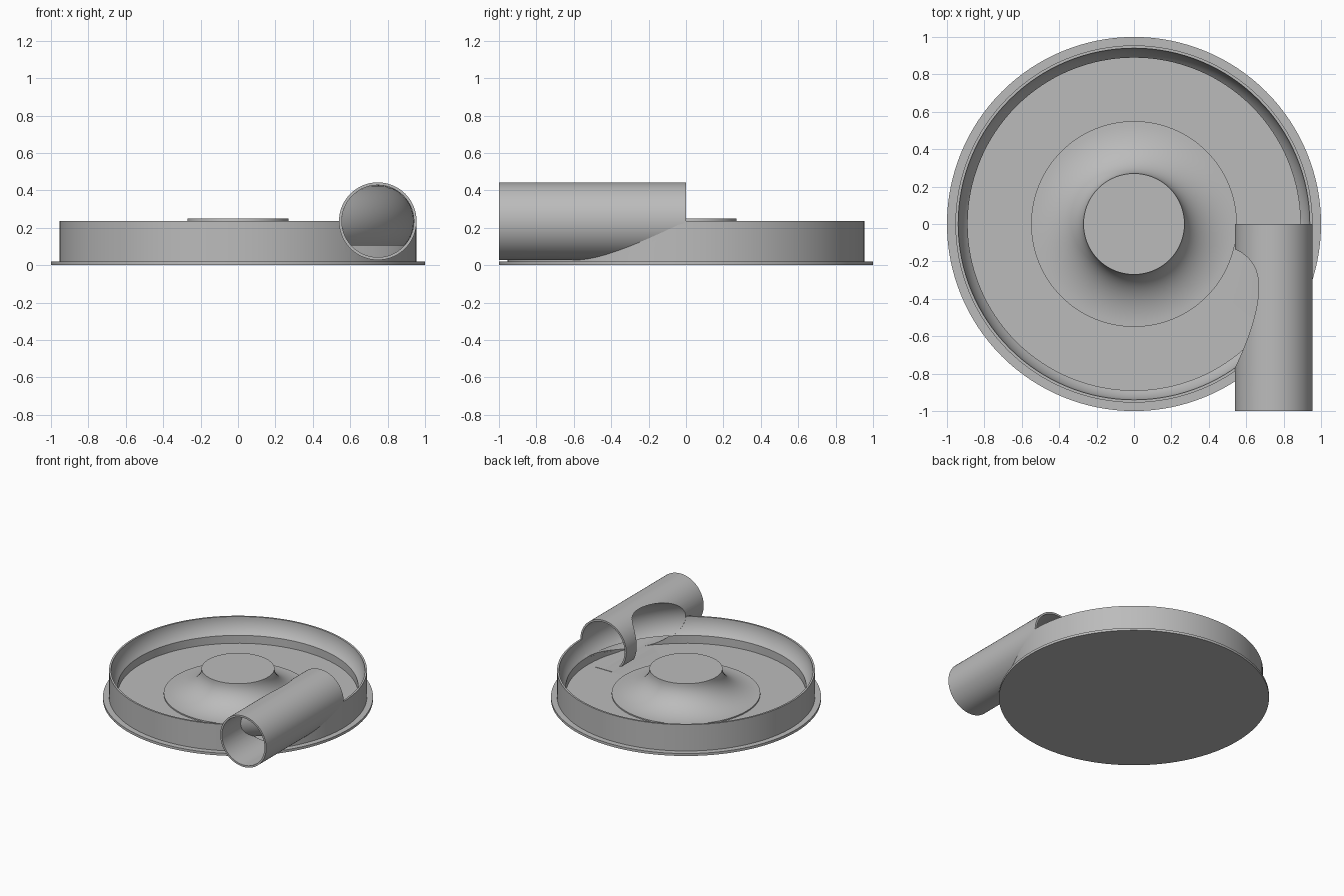
import bpy, bmesh, math
from mathutils import Matrix

old = bpy.data.objects.get("Cube")
if old:
    bpy.data.objects.remove(old, do_unlink=True)

grey = bpy.data.materials.new("plain grey")
grey.use_nodes = True
colour = (0.5, 0.5, 0.5, 1)
grey.diffuse_color = colour
grey.node_tree.nodes["Principled BSDF"].inputs["Base Color"].default_value = colour

PIPE_X, PIPE_Z = 0.7475, 0.235      # pipe axis, also the ring channel centre
BORE, PIPE_R = 0.1925, 0.2075
LEDGE_Z, FLOOR_Z, FLOOR_R = 0.105, 0.04, 0.89
LEDGE_ANGLE = math.asin((LEDGE_Z - PIPE_Z) / BORE)


def finish(name, bm):
    mesh = bpy.data.meshes.new(name)
    bm.to_mesh(mesh)
    bm.free()
    obj = bpy.data.objects.new(name, mesh)
    bpy.context.collection.objects.link(obj)
    mesh.materials.append(grey)
    return obj


def revolve(name, profile, steps=128, closed=False, matrix=Matrix()):
    """Spin an (r, z) profile about the z axis."""
    bm = bmesh.new()
    verts = [bm.verts.new((r, 0, z)) for r, z in profile]
    edges = [bm.edges.new(pair) for pair in zip(verts, verts[1:])]
    if closed:
        edges.append(bm.edges.new((verts[-1], verts[0])))
    bmesh.ops.spin(bm, geom=verts + edges, cent=(0, 0, 0), axis=(0, 0, 1),
                   angle=math.tau, steps=steps, use_duplicate=False)
    bmesh.ops.remove_doubles(bm, verts=bm.verts, dist=1e-5)
    bmesh.ops.recalc_face_normals(bm, faces=bm.faces)
    bm.transform(matrix)
    return finish(name, bm)


def activate(obj):
    bpy.ops.object.select_all(action="DESELECT")
    obj.select_set(True)
    bpy.context.view_layer.objects.active = obj


def cut(obj, cutter):
    activate(obj)
    mod = obj.modifiers.new("cut", "BOOLEAN")
    mod.operation, mod.solver, mod.object = "DIFFERENCE", "EXACT", cutter
    bpy.ops.object.modifier_apply(modifier=mod.name)
    bpy.data.objects.remove(cutter, do_unlink=True)


def smooth(obj):
    activate(obj)
    bpy.ops.object.shade_smooth_by_angle(angle=math.radians(28))


def arc(cx, cz, rx, rz, start, end, count):
    angles = [start + (end - start) * i / count for i in range(count + 1)]
    return [(cx + rx * math.cos(a), cz + rz * math.sin(a)) for a in angles]


# Housing: flanged dish with a curved inner wall and a flared hub
profile = [(0, 0), (1, 0), (1, 0.02), (0.955, 0.02), (0.955, PIPE_Z)]
profile += arc(PIPE_X, PIPE_Z, BORE, BORE, 0, LEDGE_ANGLE, 8)
profile += [(FLOOR_R, FLOOR_Z), (0.55, FLOOR_Z)]
profile += arc(0.55, 0.25, 0.28, 0.2, -math.pi / 2, -math.pi, 16)
profile += [(0, 0.25)]
housing = revolve("housing", profile)

# Outlet pipe lies along y, from the front edge to the middle
lay = Matrix.Translation((PIPE_X, 0, PIPE_Z)) @ Matrix.Rotation(math.pi / 2, 4, "X")
pipe = revolve("outlet_pipe", [(BORE, 0), (PIPE_R, 0), (PIPE_R, 1), (BORE, 1)],
               96, True, lay)
bore = revolve("bore_cutter", [(0, 0), (0.2, 0), (0.2, 1.1), (0, 1.1)], 96, False, lay)
cut(housing, bore)

# Ring channel and rotor space open the pipe towards the hub
ring = revolve("ring_cutter", arc(PIPE_X, PIPE_Z, 0.191, 0.191, 0, math.tau, 64)[:-1],
               160, True)
cut(pipe, ring)
low = FLOOR_Z + 0.003
space = revolve("rotor_space_cutter",
                [(0, low), (FLOOR_R, low), (FLOOR_R, LEDGE_Z), (0, LEDGE_Z)])
cut(pipe, space)

# Curved baffle continues the ring channel wall across the pipe
bm = bmesh.new()
grid = []
rows, cols = 24, 32
for i in range(rows + 1):
    a = LEDGE_ANGLE + (math.radians(89) - LEDGE_ANGLE) * i / rows
    reach = BORE * math.cos(a)
    r, z = PIPE_X + reach, PIPE_Z + BORE * math.sin(a)
    limit = math.acos((PIPE_X - reach) / r)
    grid.append([bm.verts.new((r * math.cos(limit * j / cols),
                               -r * math.sin(limit * j / cols), z))
                 for j in range(cols + 1)])
for lower, upper in zip(grid, grid[1:]):
    for j in range(cols):
        bm.faces.new((lower[j], upper[j], upper[j + 1], lower[j + 1]))
bmesh.ops.recalc_face_normals(bm, faces=bm.faces)
baffle = finish("pipe_baffle", bm)

for part in (housing, pipe, baffle):
    smooth(part)
